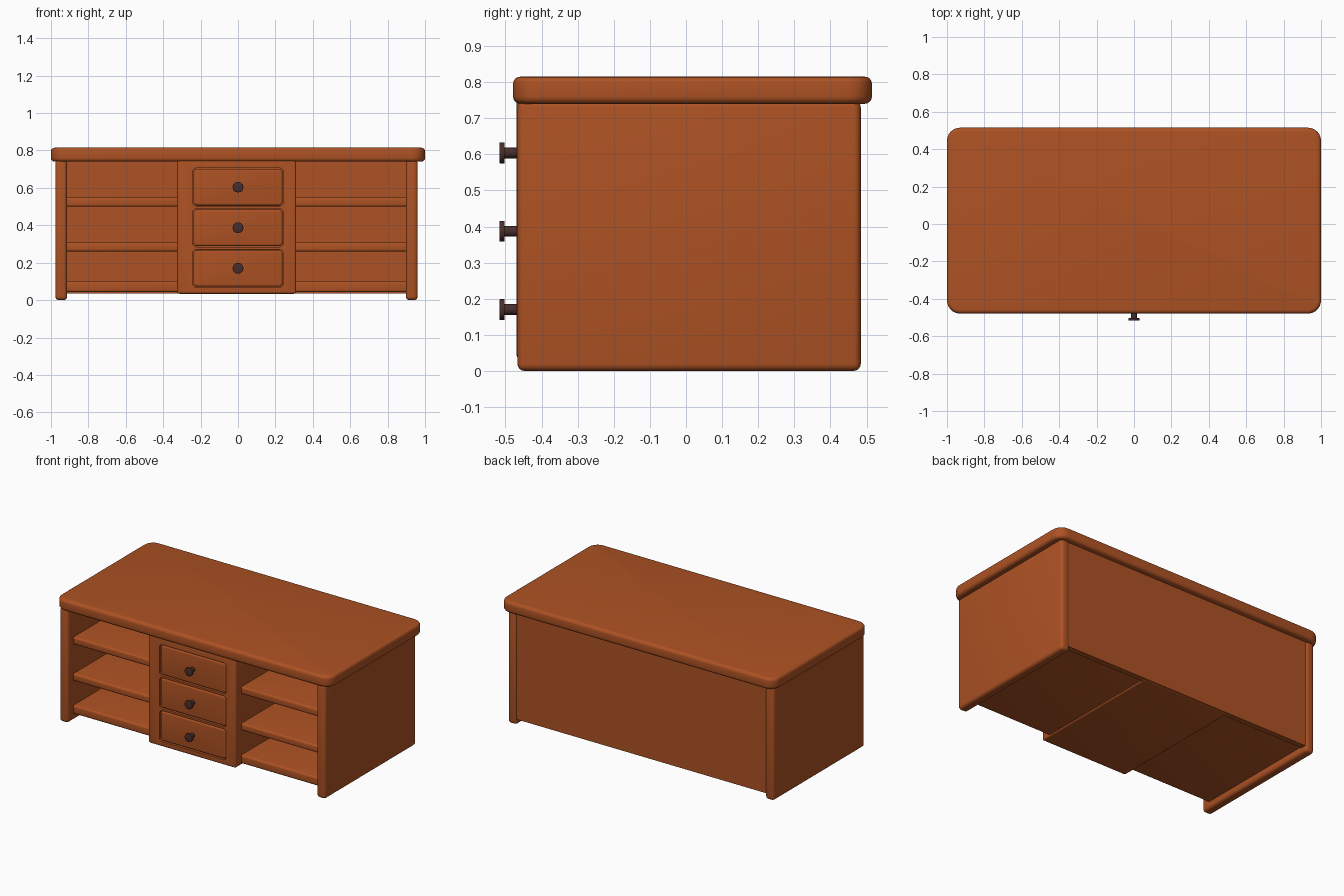
import bpy, bmesh, math
from mathutils import Matrix

if "Cube" in bpy.data.objects:
    bpy.data.objects.remove(bpy.data.objects["Cube"])


def material(name, rgb):
    m = bpy.data.materials.new(name)
    m.diffuse_color = (*rgb, 1)
    m.use_nodes = True
    m.node_tree.nodes["Principled BSDF"].inputs["Base Color"].default_value = m.diffuse_color
    return m


WOOD = material("warm_brown_wood", (0.42, 0.085, 0.017))
DARK = material("dark_knob", (0.065, 0.027, 0.023))


def finish(obj):
    bpy.ops.object.select_all(action='DESELECT')
    obj.select_set(True)
    bpy.context.view_layer.objects.active = obj
    bpy.ops.object.shade_smooth_by_angle(angle=math.radians(40))


def to_object(bm, name, mat):
    me = bpy.data.meshes.new(name)
    bmesh.ops.recalc_face_normals(bm, faces=bm.faces)
    bm.to_mesh(me)
    bm.free()
    me.materials.append(mat)
    obj = bpy.data.objects.new(name, me)
    bpy.context.collection.objects.link(obj)
    return obj


def box(name, lo, hi, edge=0.0, corner=0.0, axis=2):
    """Box from lo to hi: corners along one axis rounded first, then all edges."""
    bm = bmesh.new()
    bmesh.ops.create_cube(bm, size=1)
    for v in bm.verts:
        v.co = [(a + b) / 2 + c * (b - a) for a, b, c in zip(lo, hi, v.co)]
    if corner:
        es = [e for e in bm.edges
              if abs((e.verts[0].co - e.verts[1].co).normalized()[axis]) > 0.9]
        bmesh.ops.bevel(bm, geom=es, offset=corner, segments=6, profile=0.5,
                        affect='EDGES')
    if edge:
        bm.normal_update()
        es = [e for e in bm.edges if e.calc_face_angle(0) > 0.6]
        bmesh.ops.bevel(bm, geom=es, offset=edge, segments=4, profile=0.5,
                        affect='EDGES', clamp_overlap=True)
    return to_object(bm, name, WOOD)


# Table top
finish(box("table_top", (-1, -0.479, 0.74), (1, 0.515, 0.815), 0.02, 0.07))

# Side panels reaching the floor
finish(box("left_panel", (-0.977, -0.467, 0), (-0.913, 0.484, 0.75), 0.02))
finish(box("right_panel", (0.897, -0.467, 0), (0.961, 0.484, 0.75), 0.02))

# Back panel
finish(box("back_panel", (-0.93, 0.44, 0.036), (0.91, 0.476, 0.745)))

# Open shelves on both sides of the drawers
for i, (z0, z1) in enumerate([(0.043, 0.1), (0.26, 0.308), (0.5, 0.549)]):
    for side, x0, x1 in (("left", -0.93, -0.30), ("right", 0.29, 0.91)):
        finish(box(f"{side}_shelf_{i + 1}", (x0, -0.41, z0), (x1, 0.46, z1), 0.012))

# Drawer cabinet with shallow rounded recesses
cabinet = box("drawer_cabinet", (-0.325, -0.47, 0.034), (0.311, 0.47, 0.75), 0.012)
drawer_z = [0.17, 0.387, 0.604]
for zc in drawer_z:
    cutter = box("recess_cutter", (-0.243, -0.6, zc - 0.102),
                 (0.243, -0.43, zc + 0.102), 0, 0.022, 1)
    cutter.hide_render = True
    mod = cabinet.modifiers.new("recess", 'BOOLEAN')
    mod.operation = 'DIFFERENCE'
    mod.solver = 'EXACT'
    mod.object = cutter
    bpy.context.view_layer.objects.active = cabinet
    bpy.ops.object.modifier_apply(modifier=mod.name)
    bpy.data.objects.remove(cutter)
finish(cabinet)

# Drawer fronts and knobs
for i, zc in enumerate(drawer_z):
    finish(box(f"drawer_front_{i + 1}", (-0.238, -0.469, zc - 0.097),
               (0.238, -0.42, zc + 0.097), 0.01, 0.018, 1))
    bm = bmesh.new()
    for r, y0, y1 in ((0.015, -0.506, -0.46), (0.029, -0.517, -0.503)):
        mat = Matrix.Translation((0, (y0 + y1) / 2, zc)) @ Matrix.Rotation(math.pi / 2, 4, 'X')
        bmesh.ops.create_cone(bm, cap_ends=True, segments=12, radius1=r,
                              radius2=r, depth=y1 - y0, matrix=mat)
    rim = [e for e in bm.edges if all(v.co.y < -0.51 for v in e.verts)]
    bmesh.ops.bevel(bm, geom=rim, offset=0.003, segments=2, profile=0.5, affect='EDGES')
    finish(to_object(bm, f"drawer_knob_{i + 1}", DARK))
